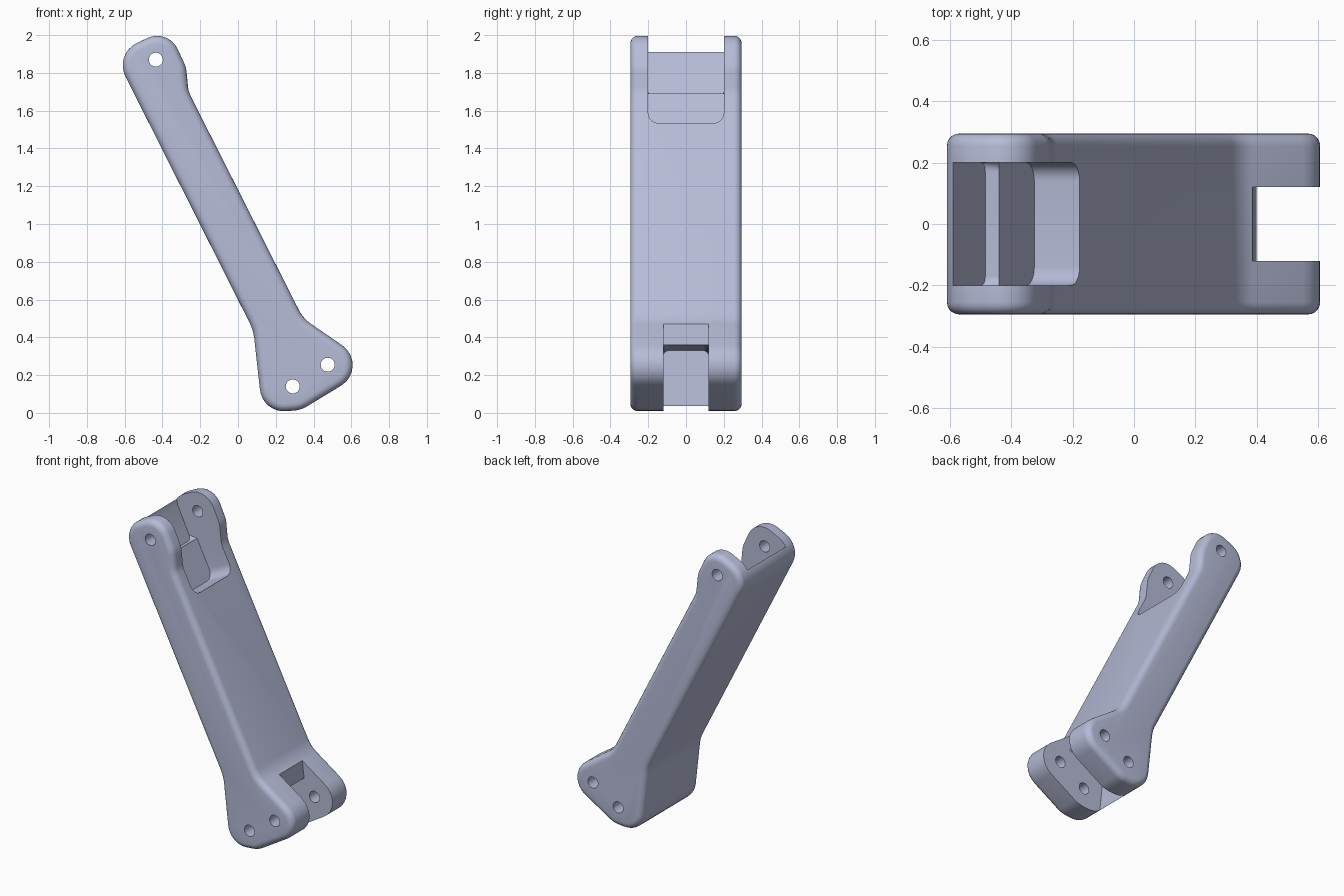
import bpy, bmesh, math
from mathutils import Vector

if "Cube" in bpy.data.objects:
    bpy.data.objects.remove(bpy.data.objects["Cube"])

paint = bpy.data.materials.new("blue_grey")
paint.diffuse_color = (0.47, 0.50, 0.68, 1)
paint.use_nodes = True
paint.node_tree.nodes["Principled BSDF"].inputs["Base Color"].default_value = paint.diffuse_color


def fillet(corners, steps=8):
    """Round each (x, z, radius) corner of a closed outline."""
    out = []
    n = len(corners)
    for i, (x, z, r) in enumerate(corners):
        p = Vector((x, z))
        a = (Vector(corners[i - 1][:2]) - p).normalized()
        b = (Vector(corners[(i + 1) % n][:2]) - p).normalized()
        half = a.angle(b) / 2
        centre = p + (a + b).normalized() * (r / math.sin(half))
        start = p + a * (r / math.tan(half)) - centre
        end = p + b * (r / math.tan(half)) - centre
        turn = start.angle_signed(end)
        for k in range(steps + 1):
            t = -turn * k / steps
            c, s = math.cos(t), math.sin(t)
            out.append((centre.x + start.x * c - start.y * s,
                        centre.y + start.x * s + start.y * c))
    return out


def prism(name, outline, half_width, rim=0, rounded=None):
    """Extrude an x-z outline along y; rim rounds all cap edges,
    rounded = {segment index: radius} rounds cap edges one by one."""
    bm = bmesh.new()
    rings = [[bm.verts.new((x, y, z)) for x, z in outline]
             for y in (-half_width, half_width)]
    n = len(outline)
    for ring in rings:
        bm.faces.new(ring)
    for i in range(n):
        j = (i + 1) % n
        bm.faces.new((rings[0][i], rings[0][j], rings[1][j], rings[1][i]))
    bmesh.ops.recalc_face_normals(bm, faces=bm.faces)
    if rim:
        edges = [e for e in bm.edges if e.verts[0].co.y == e.verts[1].co.y]
        bmesh.ops.bevel(bm, geom=edges, offset=rim, segments=5, profile=0.5,
                        affect='EDGES')
    picks = [(bm.edges.get((ring[i], ring[(i + 1) % n])), r)
             for i, r in (rounded or {}).items() for ring in rings]
    for e, r in picks:
        bmesh.ops.bevel(bm, geom=[e], offset=r, segments=6, profile=0.5,
                        affect='EDGES')
    mesh = bpy.data.meshes.new(name)
    bm.to_mesh(mesh)
    bm.free()
    mesh.materials.append(paint)
    ob = bpy.data.objects.new(name, mesh)
    bpy.context.collection.objects.link(ob)
    return ob


# Slanted link arm with a rounded head and a wide foot
arm = prism("link_arm", fillet([
    (-0.656, 1.90, 0.13), (-0.371, 2.037, 0.12),   # head
    (-0.275, 1.83, 0.15), (-0.262, 1.70, 0.15),    # neck
    (0.345, 0.50, 0.2), (0.714, 0.246, 0.127),     # front of the foot
    (0.335, 0.016, 0.15), (0.13, -0.003, 0.13),    # sole
    (0.081, 0.438, 0.25)]), 0.295, rim=0.04)       # heel

# Stepped pocket between the head cheeks
head_slot = prism("head_slot_cutter", [
    (-0.325, 1.46), (0.1, 1.67), (0.1, 2.2), (-0.59, 2.2), (-0.59, 1.91),
    (-0.58, 1.87), (-0.485, 1.67), (-0.44, 1.69)], 0.2,
    rounded={0: 0.06, 6: 0.03})

# Undercut slot between the foot cheeks
foot_slot = prism("foot_slot_cutter", [
    (0.37, 0.6), (0.40, 0.36), (0.135, 0.33), (0.165, 0.05), (0.185, -0.2),
    (0.9, -0.2), (0.9, 0.6)], 0.12, rounded={1: 0.03})

# Pin holes
cutters = [head_slot, foot_slot]
for x, z in ((-0.435, 1.87), (0.29, 0.14), (0.475, 0.255)):
    ring = [(x + 0.037 * math.cos(math.tau * k / 32),
             z + 0.037 * math.sin(math.tau * k / 32)) for k in range(32)]
    cutters.append(prism("pin_hole_cutter", ring, 0.5))

bpy.context.view_layer.objects.active = arm
for cutter in cutters:
    mod = arm.modifiers.new("cut", 'BOOLEAN')
    mod.operation = 'DIFFERENCE'
    mod.solver = 'EXACT'
    mod.object = cutter
    bpy.ops.object.modifier_apply(modifier=mod.name)
    bpy.data.objects.remove(cutter)

bpy.ops.object.select_all(action='DESELECT')
arm.select_set(True)
bpy.ops.object.shade_smooth_by_angle(angle=math.radians(30))
